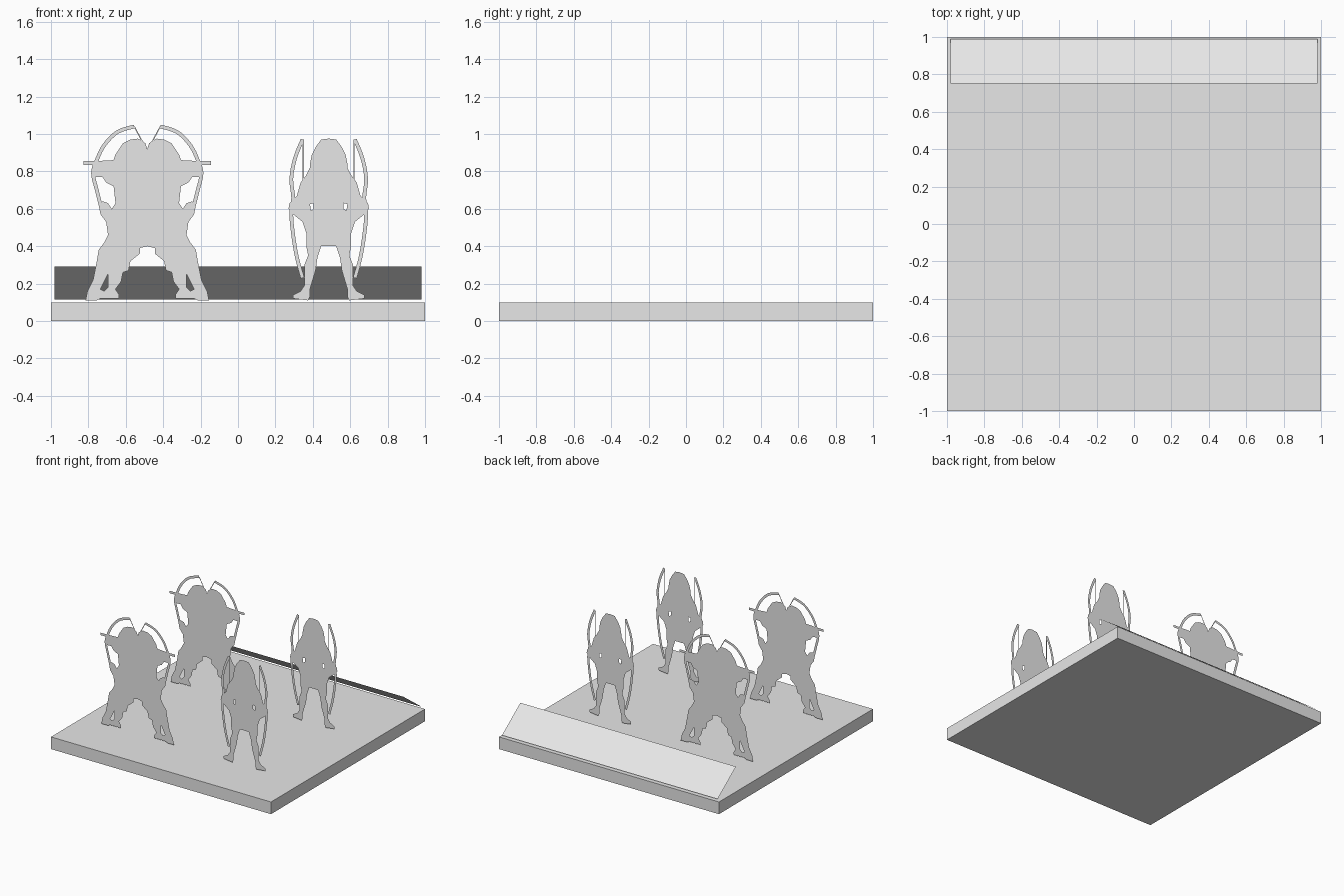
import bpy
import bmesh
from mathutils import Vector

default_cube = bpy.data.objects.get("Cube")
if default_cube:
    bpy.data.objects.remove(default_cube, do_unlink=True)

# One plain grey for the whole model
grey = bpy.data.materials.new("plain_grey")
grey.use_nodes = True
grey.diffuse_color = (0.8, 0.8, 0.8, 1)
grey.node_tree.nodes["Principled BSDF"].inputs["Base Color"].default_value = grey.diffuse_color

CENTIMETRE = 0.01


def finish(name, bm):
    """Turn a bmesh into a named, coloured object."""
    mesh = bpy.data.meshes.new(name)
    bm.to_mesh(mesh)
    bm.free()
    mesh.materials.append(grey)
    obj = bpy.data.objects.new(name, mesh)
    bpy.context.collection.objects.link(obj)
    return obj


def mirrored(points):
    return [(-across, up) for across, up in points]


def to_vert(bm, point):
    across, up = point
    return bm.verts.new((across * CENTIMETRE, 0, up * CENTIMETRE))


def add_loop(bm, points):
    """Closed ring of edges in the figure plane."""
    verts = [to_vert(bm, p) for p in points]
    return [bm.edges.new((a, b)) for a, b in zip(verts, verts[1:] + verts[:1])]


def add_body(bm, half, half_holes):
    """Mirror a half outline into one flat silhouette with cut-outs."""
    outline = half + mirrored(half[1:-1])[::-1]
    edges = add_loop(bm, outline)
    for hole in half_holes:
        edges += add_loop(bm, hole)
        edges += add_loop(bm, mirrored(hole))
    bmesh.ops.triangle_fill(bm, edges=edges, use_beauty=True, normal=(0, -1, 0))


def smooth_path(points, steps=4):
    """Catmull-Rom curve through the points."""
    pts = [Vector(p) for p in points]
    pts = [pts[0]] + pts + [pts[-1]]
    path = []
    for a, b, c, d in zip(pts, pts[1:], pts[2:], pts[3:]):
        for i in range(steps):
            t = i / steps
            path.append(b + (c - a) * t / 2
                        + (a * 2 - b * 5 + c * 4 - d) * t ** 2 / 2
                        + (b * 3 - a - c * 3 + d) * t ** 3 / 2)
    return path + [pts[-1]]


def add_ribbon(bm, path, width):
    """Flat strip of constant width along a path."""
    path = [Vector(p) for p in path]
    previous = None
    for i, point in enumerate(path):
        along = path[min(i + 1, len(path) - 1)] - path[max(i - 1, 0)]
        side = Vector((-along.y, along.x)).normalized() * width / 2
        pair = [to_vert(bm, point + side), to_vert(bm, point - side)]
        if previous:
            bm.faces.new((previous[0], previous[1], pair[1], pair[0]))
        previous = pair


def make_figure(name, x, y, half, holes, bow, strips):
    """Paper-flat figure: silhouette, a bow on each side, and thin strips."""
    bm = bmesh.new()
    add_body(bm, half, holes)
    for flip in (list, mirrored):
        add_ribbon(bm, smooth_path(flip(bow)), 2.0)
        for path, width in strips:
            add_ribbon(bm, flip(path), width)
    for face in bm.faces:
        face.normal_update()
        if face.normal.y > 0:
            face.normal_flip()
    obj = finish(name, bm)
    obj.location = (x, y, 0)
    return obj


# Square base slab
bm = bmesh.new()
bmesh.ops.create_cube(bm, size=1)
bmesh.ops.scale(bm, vec=(2, 2, 0.1), verts=bm.verts)
bmesh.ops.translate(bm, vec=(0, 0, 0.05), verts=bm.verts)
finish("base_slab", bm)

# Thin sloping panel along the back edge
bm = bmesh.new()
low, high = (0.99, 0.115), (0.75, 0.29)
corners = [(0.98, *low), (0.98, *high), (-0.98, *high), (-0.98, *low)]
bm.faces.new([bm.verts.new(c) for c in corners])
finish("back_sloping_panel", bm)

# Aiming pair: half outline from the notch between the heads to the crotch
aiming_half = [
    (0, 92), (1, 95), (3, 96.5), (5, 97.5), (9, 97), (13, 95), (15, 92), (17, 89),
    (18, 86), (27, 85.5), (29, 82), (28, 77), (24, 77), (22, 74), (18, 72),
    (17, 63), (19, 60), (21, 63), (24, 64), (26, 62), (25, 57), (22, 53),
    (21, 46), (23, 42), (26, 38), (27, 32), (29, 22), (32, 16), (33, 11),
    (27, 11), (25, 12), (15, 12), (15, 14), (17, 17), (14, 21), (13, 26),
    (10, 27), (9, 32), (4, 36), (4, 39), (0, 40)]
aiming_leg_gap = [(21, 25), (25, 17), (23, 16), (21, 18)]
aiming_bow = [(7, 104), (16, 101), (23, 94), (27, 86), (29, 79), (27, 70), (25, 62)]
aiming_strips = [
    ([(7, 104), (0, 91)], 0.6),      # bowstring
    ([(34, 84.5), (17, 84.5)], 1.2),  # arrow shaft
    ([(34, 84.5), (28, 84.5)], 2.0),  # arrow head
]

# Standing pair: half outline from the crown to the hem
standing_half = [
    (0, 97.5), (4, 97), (7, 93), (9, 89), (10, 84), (10, 82), (12, 78), (15, 74),
    (17, 67), (21, 63), (21.5, 60), (19, 57), (14, 53), (12, 47), (12, 40),
    (11, 35), (13, 30), (13, 19), (15, 16), (19, 14), (19, 12), (11, 11),
    (10, 13), (10, 17), (7, 27), (6, 34), (4, 40), (0, 40)]
standing_arm_gap = [(8, 63), (10, 62.5), (9.5, 59), (8, 60)]
standing_bow = [(14, 97), (18, 87), (20, 76), (19, 66), (20, 57), (19, 46),
                (17, 34), (14, 23)]
standing_strips = [([(13.6, 97), (13.6, 74)], 0.6)]  # bowstring

# Two rows, each with one aiming and one standing figure
for row, y in (("front", -0.61), ("back", 0.29)):
    make_figure(row + "_aiming_figure", -0.485, y, aiming_half,
                [aiming_leg_gap], aiming_bow, aiming_strips)
    make_figure(row + "_standing_figure", 0.485, y, standing_half,
                [standing_arm_gap], standing_bow, standing_strips)
